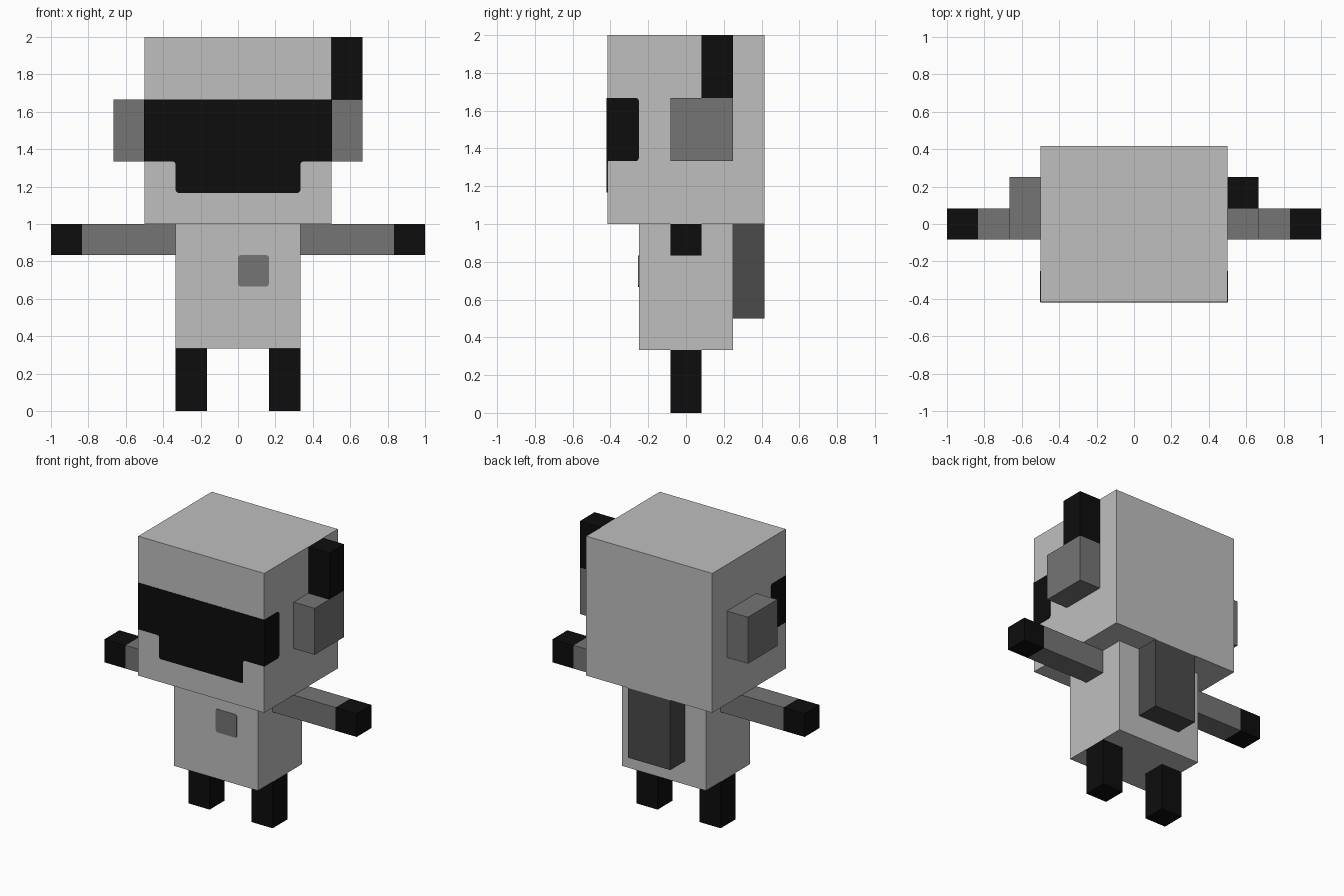
import bpy
import bmesh
from mathutils import Vector

cube = bpy.data.objects.get("Cube")
if cube:
    bpy.data.objects.remove(cube, do_unlink=True)

U = 1 / 6  # every part sits on a grid of sixths


def make_material(name, value):
    mat = bpy.data.materials.new(name)
    colour = (value, value, value, 1)
    mat.use_nodes = True
    mat.diffuse_color = colour
    bsdf = next(n for n in mat.node_tree.nodes if n.type == "BSDF_PRINCIPLED")
    bsdf.inputs["Base Color"].default_value = colour
    return mat


light_grey = make_material("light grey", 0.521)
mid_grey = make_material("mid grey", 0.178)
dark_grey = make_material("dark grey", 0.069)
black = make_material("black", 0.004)


def finish(bm, name, mat):
    bmesh.ops.recalc_face_normals(bm, faces=bm.faces)
    mesh = bpy.data.meshes.new(name)
    bm.to_mesh(mesh)
    bm.free()
    mesh.materials.append(mat)
    obj = bpy.data.objects.new(name, mesh)
    bpy.context.collection.objects.link(obj)
    return obj


def box(name, mat, x, y, z):
    """Box between (low, high) limits given in grid units."""
    bm = bmesh.new()
    bmesh.ops.create_cube(bm, size=1)
    for v in bm.verts:
        v.co = Vector([U * (lim[0] if c < 0 else lim[1])
                       for c, lim in zip(v.co, (x, y, z))])
    return finish(bm, name, mat)


def plate(name, mat, points, place, direction, rounded):
    """Thin plate from a 2D outline in grid units, with small rounded corners."""
    bm = bmesh.new()
    verts = [bm.verts.new(place(a * U, b * U)) for a, b in points]
    bm.faces.new(verts)
    corners = [v for v, p in zip(verts, points) if rounded(p)]
    bmesh.ops.bevel(bm, geom=corners, offset=0.014, segments=2, profile=0.5,
                    affect="VERTICES")
    direction = Vector(direction)
    for v in bm.verts:
        v.co -= direction * 0.002
    out = bmesh.ops.extrude_face_region(bm, geom=bm.faces[:])
    for v in out["geom"]:
        if isinstance(v, bmesh.types.BMVert):
            v.co += direction * 0.005
    return finish(bm, name, mat)


# Head, torso and backpack
box("head", light_grey, (-3, 3), (-2.5, 2.5), (6, 12))
box("torso", light_grey, (-2, 2), (-1.5, 1.5), (2, 6))
box("backpack", dark_grey, (-1, 1), (1.5, 2.5), (3, 6))

# Paired limbs, ears and visor sides
for side, s in (("left", 1), ("right", -1)):
    def span(a, b):
        return tuple(sorted((a * s, b * s)))
    box(side + "_arm", mid_grey, span(2, 5), (-0.5, 0.5), (5, 6))
    box(side + "_hand", black, span(5, 6), (-0.5, 0.5), (5, 6))
    box(side + "_leg", black, span(1, 2), (-0.5, 0.5), (0, 2))
    box(side + "_ear", mid_grey, span(3, 4), (-0.5, 1.5), (8, 10))
    plate(side + "_visor_side", black,
          [(-2.5, 8), (-1.5, 8), (-1.5, 10), (-2.5, 10)],
          lambda a, b: (s * 3 * U, a, b), (s, 0, 0), lambda p: p[0] > -2)

# Antenna on the left ear
box("antenna", black, (3, 4), (0.5, 1.5), (10, 12))

# Visor front with its lower step
plate("visor_front", black,
      [(-3, 10), (-3, 8), (-2, 8), (-2, 7), (2, 7), (2, 8), (3, 8), (3, 10)],
      lambda a, b: (a, -2.5 * U, b), (0, -1, 0), lambda p: abs(p[0]) < 2.5)

# Chest badge
plate("chest_badge", mid_grey, [(0, 4), (1, 4), (1, 5), (0, 5)],
      lambda a, b: (a, -1.5 * U, b), (0, -1, 0), lambda p: True)
